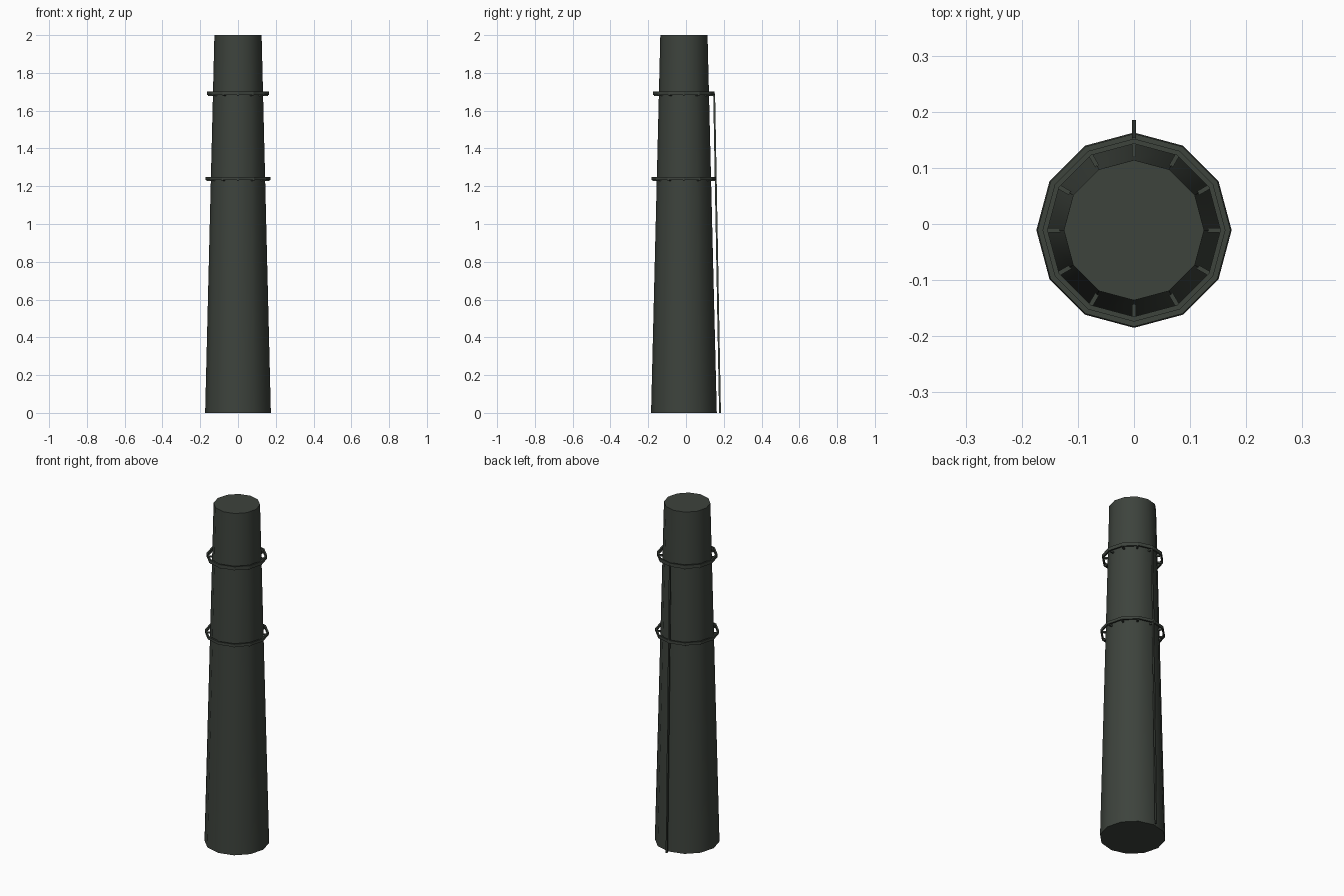
import bpy, bmesh, math
from mathutils import Vector

SIDES = 12
CY = -0.011          # axis of the stack sits slightly forward
BASE_R, TOP_R, HEIGHT = 0.174, 0.125, 2.0

cube = bpy.data.objects.get("Cube")
if cube:
    bpy.data.objects.remove(cube, do_unlink=True)


def make_material(name, rgb):
    mat = bpy.data.materials.new(name)
    mat.use_nodes = True
    color = (*rgb, 1.0)
    mat.diffuse_color = color
    mat.node_tree.nodes["Principled BSDF"].inputs["Base Color"].default_value = color
    return mat


iron = make_material("dark green grey", (0.047, 0.056, 0.046))


def add_object(name, bm, smooth=False):
    bmesh.ops.recalc_face_normals(bm, faces=bm.faces)
    mesh = bpy.data.meshes.new(name)
    bm.to_mesh(mesh)
    bm.free()
    mesh.materials.append(iron)
    obj = bpy.data.objects.new(name, mesh)
    bpy.context.collection.objects.link(obj)
    if smooth:
        bpy.ops.object.select_all(action='DESELECT')
        obj.select_set(True)
        bpy.context.view_layer.objects.active = obj
        bpy.ops.object.shade_smooth_by_angle(angle=math.radians(40))
    return obj


def direction(i):
    a = 2 * math.pi * i / SIDES
    return Vector((math.cos(a), math.sin(a), 0))


def lathe(name, profile, closed, smooth=False):
    """Sweep (radius, z) points around the stack axis."""
    bm = bmesh.new()
    rows = [[bm.verts.new(direction(i) * r + Vector((0, CY, z))) for i in range(SIDES)]
            for r, z in profile]
    pairs = list(zip(rows, rows[1:]))
    if closed:
        pairs.append((rows[-1], rows[0]))
    else:
        bm.faces.new(rows[0])
        bm.faces.new(rows[-1])
    for low, high in pairs:
        for i in range(SIDES):
            j = (i + 1) % SIDES
            bm.faces.new((low[i], low[j], high[j], high[i]))
    return add_object(name, bm, smooth)


def add_bar(bm, start, end, side, up):
    """Box between two points, with half-extents given as vectors."""
    corners = (side + up, side - up, -side - up, -side + up)
    a = [bm.verts.new(start + c) for c in corners]
    b = [bm.verts.new(end + c) for c in corners]
    bm.faces.new(a)
    bm.faces.new(b)
    for i in range(4):
        j = (i + 1) % 4
        bm.faces.new((a[i], a[j], b[j], b[i]))


def body_radius(z):
    return BASE_R + (TOP_R - BASE_R) * z / HEIGHT


# Tapered stack
lathe("chimney_stack", [(BASE_R, 0), (TOP_R, HEIGHT)], False, smooth=True)

# Hoops held off the stack by short brackets
for label, z, radius, half in (("lower", 1.24, 0.172, 0.008), ("upper", 1.692, 0.163, 0.01)):
    inner = radius - 0.009
    lathe(label + "_hoop", [(inner, z - half), (radius, z - half),
                            (radius, z + half), (inner, z + half)], True)
    bm = bmesh.new()
    for i in range(SIDES):
        d = direction(i)
        centre = Vector((0, CY, z - half))
        add_bar(bm, centre + d * (body_radius(z) - 0.006), centre + d * (inner + 0.004),
                Vector((-d.y, d.x, 0)) * 0.004, Vector((0, 0, 0.005)))
    add_object(label + "_hoop_brackets", bm)

# Long rod running down the back
bm = bmesh.new()
add_bar(bm, Vector((0, 0.180, 0)), Vector((0, 0.149, 1.69)),
        Vector((0.004, 0, 0)), Vector((0, 0.005, 0)))
add_object("back_rod", bm)
